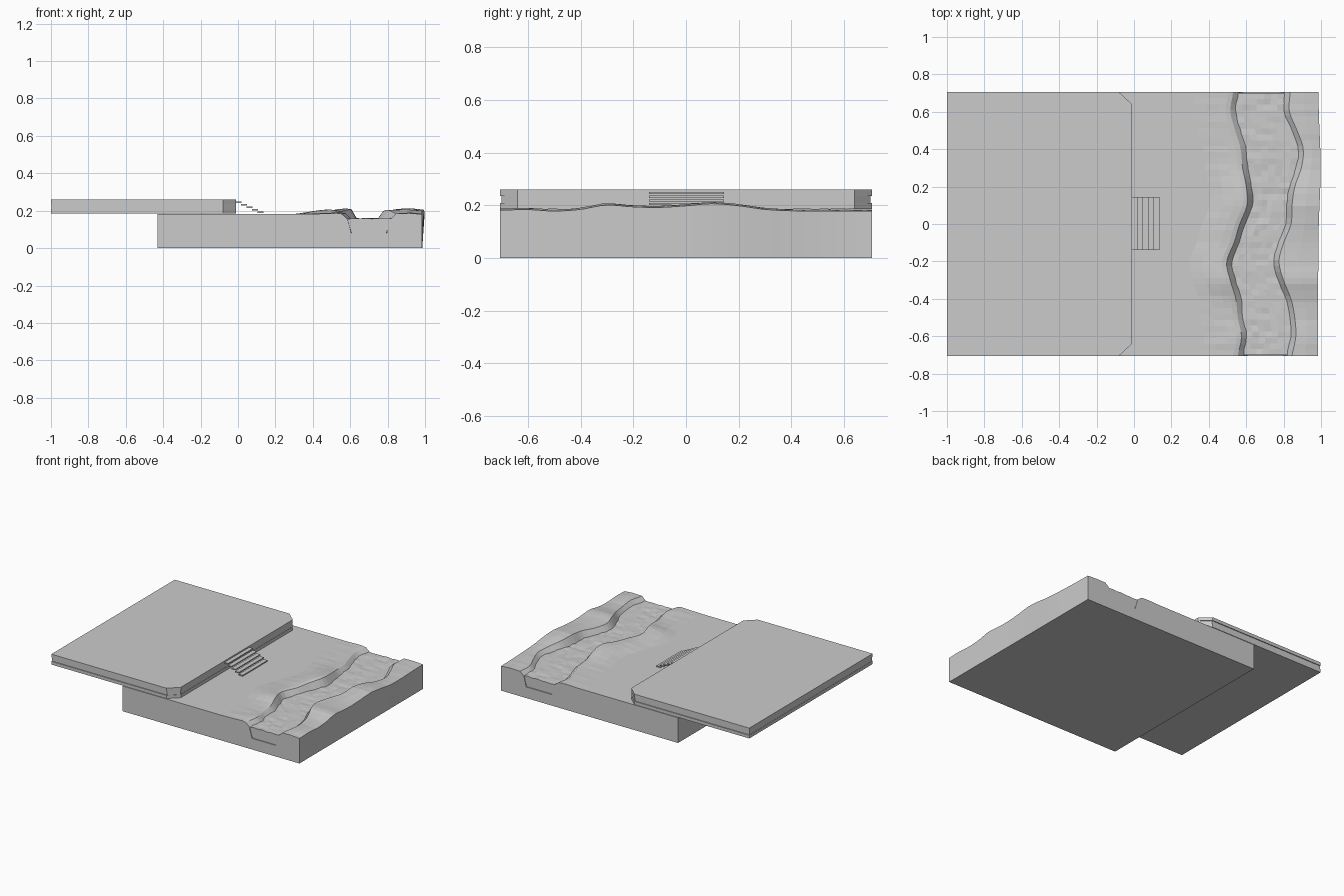
import bpy, bmesh, math, random

if "Cube" in bpy.data.objects:
    bpy.data.objects.remove(bpy.data.objects["Cube"])

random.seed(4)
HALF = 0.705


def make_object(name, bm):
    bmesh.ops.recalc_face_normals(bm, faces=bm.faces)
    mesh = bpy.data.meshes.new(name)
    bm.to_mesh(mesh)
    bm.free()
    ob = bpy.data.objects.new(name, mesh)
    bpy.context.collection.objects.link(ob)
    return ob


def loft(name, sections):
    """Skin closed sections of equal length and cap both ends."""
    bm = bmesh.new()
    rings = [[bm.verts.new(p) for p in s] for s in sections]
    n = len(rings[0])
    for a, b in zip(rings, rings[1:]):
        for i in range(n):
            j = (i + 1) % n
            bm.faces.new((a[i], a[j], b[j], b[i]))
    bm.faces.new(rings[0])
    bm.faces.new(rings[-1][::-1])
    return make_object(name, bm)


def prism(name, outline, z0, z1):
    return loft(name, [[(x, y, z) for x, y in outline] for z in (z0, z1)])


def curve(keys, y):
    """Smooth interpolation through evenly spaced values from front to back."""
    t = (y + HALF) / (2 * HALF) * (len(keys) - 1)
    i = min(max(int(t), 0), len(keys) - 2)
    f = t - i
    p0, p1, p2, p3 = (keys[min(max(k, 0), len(keys) - 1)] for k in range(i - 1, i + 3))
    return 0.5 * (2 * p1 + (p2 - p0) * f + (2 * p0 - 5 * p1 + 4 * p2 - p3) * f * f
                  + (3 * p1 - p0 - 3 * p2 + p3) * f ** 3)


# River bank lines and bank heights, front to back
LEFT = [.555, .575, .555, .545, .515, .495, .535, .565, .605, .60, .58, .57, .54, .515, .53]
RIGHT = [.845, .865, .86, .84, .80, .775, .80, .84, .845, .86, .895, .905, .87, .83, .835]
LIP = [.187, .190, .184, .19, .207, .20, .198, .204, .212, .204, .19, .185, .184, .184, .184]
ROWS = 44
ys = [-HALF + 2 * HALF * i / ROWS for i in range(ROWS + 1)]

# Ground block with raised banks and a river channel
ground = []
for y in ys:
    l, r, h = curve(LEFT, y), curve(RIGHT, y), curve(LIP, y)
    rise = h - 0.182
    edge = 0.985 + 0.013 * math.exp(-((y - 0.3) / 0.25) ** 2)
    jit = lambda: random.uniform(-0.0015, 0.0015)
    prof = [(-0.43, 0), (-0.43, 0.182), (0.1, 0.182), (l - 0.2, 0.182),
            (l - 0.13, 0.182 + rise * 0.45 + jit()), (l - 0.07, 0.182 + rise * 0.85 + jit()),
            (l - 0.025, h), (l, h - 0.004), (l + 0.03, 0.155), (l + 0.05, 0.08),
            (r - 0.05, 0.08), (r - 0.03, 0.155), (r, h - 0.003),
            ((r + edge) / 2, h + jit()), (edge, h - 0.006), (0.985, 0)]
    ground.append([(x, y, z) for x, z in prof])
loft("ground", ground)

# Rippled water filling the channel
water = []
for y in ys:
    y *= 0.995
    l, r = curve(LEFT, y) + 0.026, curve(RIGHT, y) - 0.026
    top = [(l + (r - l) * k / 7, 0.157 + random.uniform(-0.003, 0.003)) for k in range(8)]
    prof = [(r - 0.026, 0.082), (l + 0.026, 0.082)] + top
    water.append([(x, y, z) for x, z in prof])
loft("water", water)


# Raised terrace with clipped corners and a shallow groove round its edge
def terrace(inset):
    h = HALF - inset
    f = -0.01 - inset * 0.3
    return [(-1 + inset * 0.3, -h), (-0.08, -h), (f, -0.64), (f, 0.64), (-0.08, h), (-1 + inset * 0.3, h)]


prism("terrace_lower_slab", terrace(0), 0.185, 0.208)
prism("terrace_groove", terrace(0.006), 0.208, 0.236)
prism("terrace_upper_slab", terrace(0), 0.236, 0.26)

# Open stair treads
for i in range(5):
    x0, z1 = -0.012 + 0.029 * i, 0.25 - 0.0138 * i
    x1 = x0 + 0.031
    prism(f"stair_tread_{i + 1}", [(x0, -0.14), (x1, -0.14), (x1, 0.145), (x0, 0.145)], z1 - 0.008, z1)
